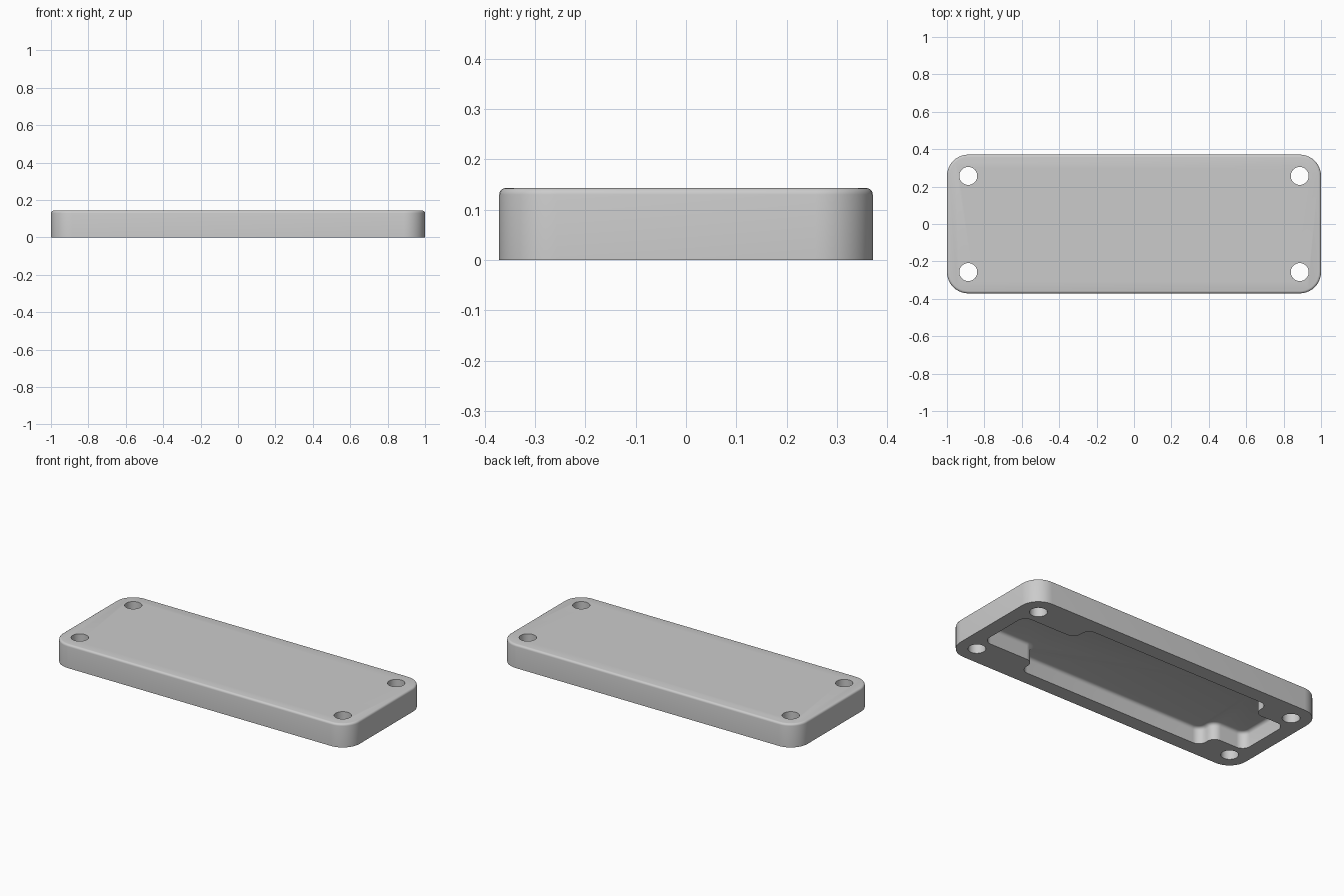
import bpy, bmesh, math
from mathutils import Vector

cube = bpy.data.objects.get("Cube")
if cube:
    bpy.data.objects.remove(cube, do_unlink=True)

grey = bpy.data.materials.new("light_grey")
grey.use_nodes = True
grey.diffuse_color = (0.6, 0.6, 0.6, 1)
grey.node_tree.nodes["Principled BSDF"].inputs["Base Color"].default_value = (0.6, 0.6, 0.6, 1)


def rounded(corners, radius, steps=10):
    """Replace each square corner of an outline with a quarter arc."""
    pts = [Vector(c) for c in corners]
    out = []
    for i, p in enumerate(pts):
        to_prev = (pts[i - 1] - p).normalized()
        to_next = (pts[(i + 1) % len(pts)] - p).normalized()
        centre = p + (to_prev + to_next) * radius
        for k in range(steps + 1):
            t = math.pi / 2 * k / steps
            out.append(centre - radius * (to_next * math.cos(t) + to_prev * math.sin(t)))
    return out


def prism(name, outline, bottom, top, fillet=0):
    """Extrude an outline upwards and round its top rim."""
    bm = bmesh.new()
    base = bm.faces.new([bm.verts.new((p.x, p.y, bottom)) for p in outline])
    ext = bmesh.ops.extrude_face_region(bm, geom=[base])["geom"]
    bmesh.ops.translate(bm, verts=[v for v in ext if isinstance(v, bmesh.types.BMVert)],
                        vec=(0, 0, top - bottom))
    if fillet:
        rim = [e for e in bm.edges if all(abs(v.co.z - top) < 1e-5 for v in e.verts)]
        bmesh.ops.bevel(bm, geom=rim, offset=fillet, segments=4, profile=0.5, affect='EDGES')
    bmesh.ops.recalc_face_normals(bm, faces=bm.faces)
    mesh = bpy.data.meshes.new(name)
    bm.to_mesh(mesh)
    bm.free()
    mesh.materials.append(grey)
    obj = bpy.data.objects.new(name, mesh)
    bpy.context.collection.objects.link(obj)
    return obj


def cut(target, cutter):
    cutter.hide_render = True
    mod = target.modifiers.new("cut", 'BOOLEAN')
    mod.operation, mod.solver, mod.object = 'DIFFERENCE', 'EXACT', cutter
    bpy.context.view_layer.objects.active = target
    bpy.ops.object.modifier_apply(modifier=mod.name)
    bpy.data.objects.remove(cutter, do_unlink=True)


# Cover plate with rounded corners and a softened top rim
W, D, H = 1.0, 0.371, 0.143
cover = prism("cover", rounded([(-W, -D), (W, -D), (W, D), (-W, D)], 0.114), 0, H, 0.013)

# Underside pocket: wide middle with a narrower arm at each end
END, ARM, WIDE = 0.912, 0.17, 0.283
LEFT, RIGHT = 0.56, -0.70
half = [(END, ARM), (LEFT, ARM), (LEFT, WIDE), (RIGHT, WIDE), (RIGHT, ARM), (-END, ARM)]
pocket = half + [(x, -y) for x, y in reversed(half)]
cut(cover, prism("pocket_cutter", rounded(pocket, 0.05), -0.05, 0.1, 0.02))

# Screw holes through the four corners
for sx in (-1, 1):
    for sy in (-1, 1):
        ring = [Vector((sx * 0.886 + 0.048 * math.cos(a), sy * 0.257 + 0.048 * math.sin(a)))
                for a in (math.tau * k / 40 for k in range(40))]
        cut(cover, prism("hole_cutter", ring, -0.05, 0.2))

# Smooth curved walls, crisp edges
bpy.ops.object.select_all(action='DESELECT')
cover.select_set(True)
bpy.context.view_layer.objects.active = cover
bpy.ops.object.shade_smooth_by_angle(angle=math.radians(35))
